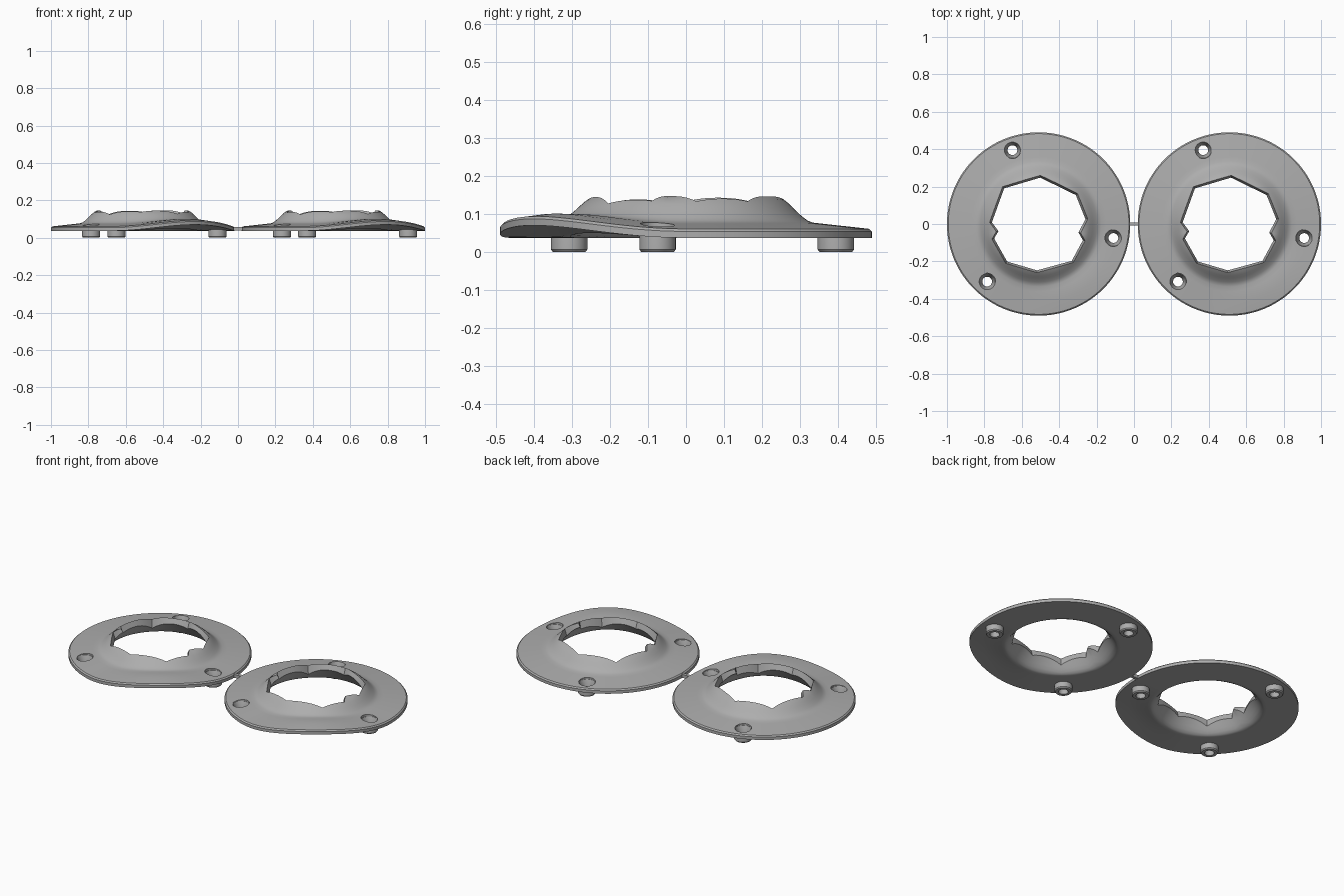
import bpy, bmesh
from math import sin, cos, pi, radians, atan2
from mathutils import Vector

cube = bpy.data.objects.get("Cube")
if cube:
    bpy.data.objects.remove(cube)

grey = bpy.data.materials.new("plain grey")
grey.use_nodes = True
grey.diffuse_color = (0.42, 0.42, 0.42, 1)
grey.node_tree.nodes["Principled BSDF"].inputs["Base Color"].default_value = (0.42, 0.42, 0.42, 1)

SEG = 180
RIM = 0.49
FEET = [(-0.14, 0.395), (0.40, -0.075), (-0.275, -0.308)]
# Opening corners as (angle, radius); the two short ones are small teeth
OPENING = [(6, .252), (38, .252), (88, .248), (134, .265), (178, .25), (190, .218),
           (198, .25), (230, .262), (268, .248), (312, .265), (340, .252), (348, .218)]
CORNERS = [Vector((r * cos(radians(a)), r * sin(radians(a)))) for a, r in OPENING]


def smooth(t):
    t = max(0, min(1, t))
    return t * t * (3 - 2 * t)


def opening_radius(a):
    """Distance from the centre to the faceted opening in direction a."""
    d = Vector((cos(a), sin(a)))
    for p, q in zip(CORNERS, CORNERS[1:] + CORNERS[:1]):
        if p.cross(d) >= 0 and d.cross(q) >= 0 and d.dot(p + q) > 0:
            return p.cross(q - p) / d.cross(q - p)
    return 0.25


def lift(a, r):
    """The raised lip on one side of the flange."""
    off = abs((a - radians(-55) + pi) % (2 * pi) - pi) / radians(55)
    wave = cos(off * pi / 2) ** 2 if off < 1 else 0
    return 0.033 * wave * smooth((r - 0.22) / 0.2)


def top_z(a, r):
    cone = 0.06 + 0.11 * (RIM - max(r, 0.31))
    return cone + 0.067 * smooth((0.335 - r) / 0.1) + lift(a, r)


def bottom_z(a, r):
    return 0.037 + 0.09 * smooth((0.305 - r) / 0.09) + lift(a, r)


def finish(ob, angle=30):
    ob.data.materials.append(grey)
    bpy.ops.object.select_all(action='DESELECT')
    ob.select_set(True)
    bpy.context.view_layer.objects.active = ob
    bpy.ops.object.shade_smooth_by_angle(angle=radians(angle))


def ring_mesh(name, section, seg, loc=(0, 0, 0)):
    """Sweep a closed section, given as a function of angle, round the z axis."""
    bm = bmesh.new()
    rows = []
    for i in range(seg):
        a = 2 * pi * i / seg
        rows.append([bm.verts.new((r * cos(a), r * sin(a), z)) for r, z in section(a)])
    n = len(rows[0])
    for i in range(seg):
        p, q = rows[i], rows[(i + 1) % seg]
        for j in range(n):
            k = (j + 1) % n
            bm.faces.new((p[j], q[j], q[k], p[k]))
    bmesh.ops.recalc_face_normals(bm, faces=bm.faces)
    mesh = bpy.data.meshes.new(name)
    bm.to_mesh(mesh)
    bm.free()
    ob = bpy.data.objects.new(name, mesh)
    ob.location = loc
    bpy.context.collection.objects.link(ob)
    return ob


def plate_section(a):
    hole = opening_radius(a)
    inner = hole + 0.012
    steps = [0.29, 0.30, 0.31, 0.32, 0.335, 0.36, 0.42]
    radii = [inner + (0.29 - inner) * t for t in (0, 0.33, 0.67)] + steps + [RIM - 0.007]
    under = [RIM, 0.42, 0.36, 0.32] + [0.305 + (hole - 0.305) * t / 5 for t in range(6)]
    return ([(r, top_z(a, r)) for r in radii]
            + [(RIM, top_z(a, RIM) - 0.006)]
            + [(r, bottom_z(a, r)) for r in under])


def foot_section(a):
    return [(0.026, 0), (0.043, 0), (0.048, 0.006), (0.048, 0.045),
            (0.0465, 0.063), (0.043, 0.063), (0.026, 0.02)]


for side, x in (("right", -0.51), ("left", 0.51)):
    # Domed plate with the faceted opening
    plate = ring_mesh(side + "_domed_plate", plate_section, SEG, (x, 0, 0))
    for fx, fy in FEET:
        bpy.ops.mesh.primitive_cylinder_add(vertices=40, radius=0.045, depth=0.3,
                                            location=(x + fx, fy, 0.05))
        cutter = bpy.context.object
        cutter.hide_render = True
        cut = plate.modifiers.new("screw_hole", 'BOOLEAN')
        cut.operation = 'DIFFERENCE'
        cut.solver = 'EXACT'
        cut.object = cutter
        bpy.context.view_layer.objects.active = plate
        bpy.ops.object.modifier_apply(modifier=cut.name)
        bpy.data.objects.remove(cutter)
    finish(plate)
    # Countersunk hollow feet
    for i, (fx, fy) in enumerate(FEET):
        finish(ring_mesh(f"{side}_foot_{i + 1}", foot_section, 40, (x + fx, fy, 0)))

# Small tab that joins the two plates
bpy.ops.mesh.primitive_cube_add(size=1, location=(0, 0, 0.048))
tab = bpy.context.object
tab.name = "joining_tab"
tab.scale = (0.06, 0.018, 0.02)
finish(tab)
